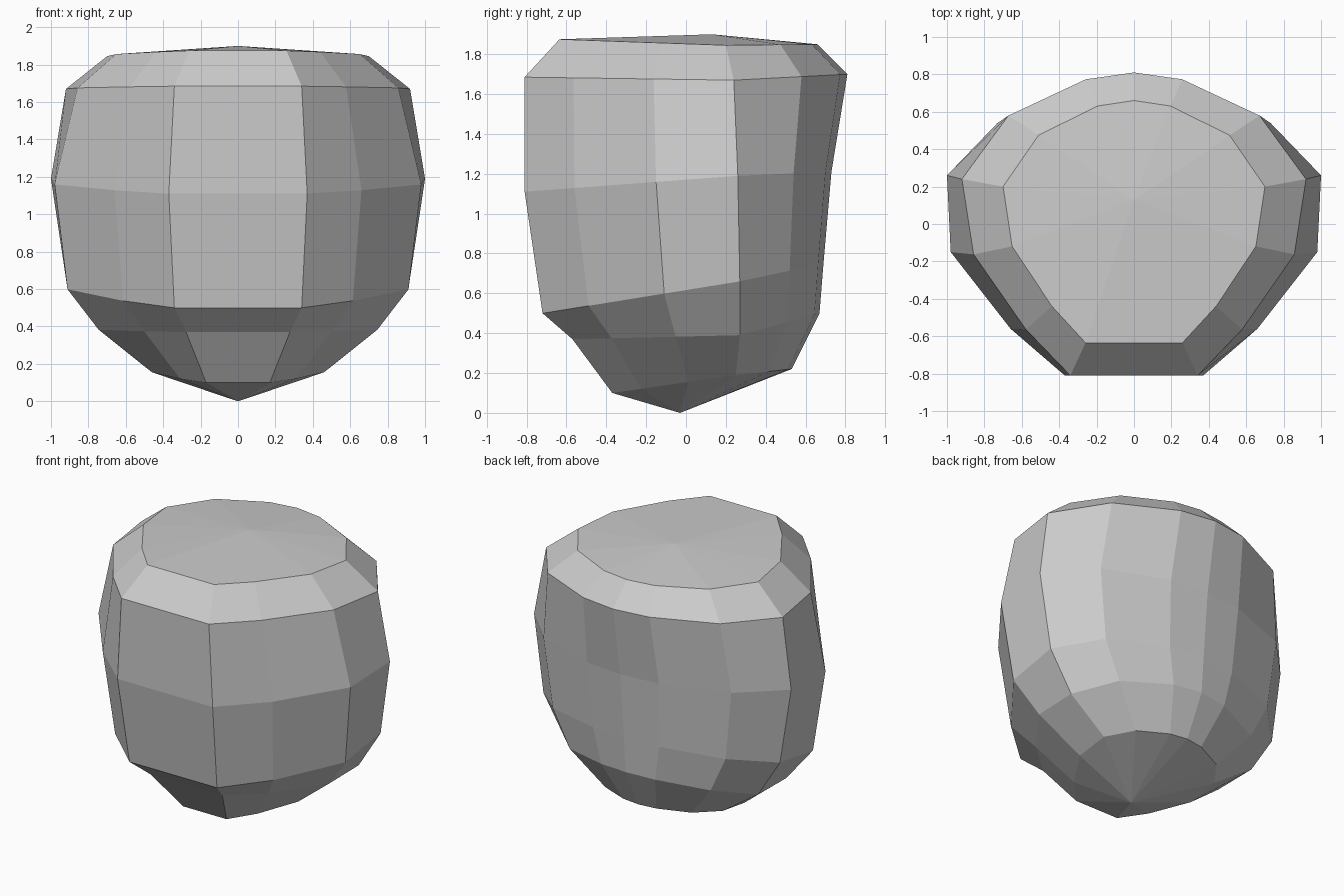
import bpy
import bmesh
from mathutils import Vector

cube = bpy.data.objects.get("Cube")
if cube:
    bpy.data.objects.remove(cube, do_unlink=True)

# Widest outline of the boulder, left half, from front to back
outline = [(0, -.81), (.37, -.81), (.66, -.56), (.98, -.15),
           (1, .26), (.73, .54), (.28, .70), (0, .73)]
front, side, back = -.81, .26, .73

# Each ring: width, cheek width, depth (front, side, back), height (front, side, back)
rings = [
    (.70, .665, (-.635, .20, .66), (1.875, 1.845, 1.85)),
    (.92, .875, (-.81, .24, .81), (1.685, 1.67, 1.70)),
    (1.0, 1.0, (-.81, .26, .73), (1.11, 1.19, 1.21)),
    (.92, .93, (-.72, .27, .69), (.50, .66, .75)),
    (.75, .76, (-.57, .27, .67), (.37, .39, .50)),
    (.46, .47, (-.37, .25, .53), (.10, .19, .22)),
]


def blend(y, values):
    """Interpolate front, side and back values along the outline's depth."""
    a, b, c = values
    if y < side:
        return a + (b - a) * (y - front) / (side - front)
    return b + (c - b) * (y - side) / (back - side)


def ring_points(width, cheek, depth, height):
    half = []
    for i, (x, y) in enumerate(outline):
        scale = cheek if i in (2, 3) else width
        half.append(Vector((x * scale, blend(y, depth), blend(y, height))))
    mirrored = [Vector((-p.x, p.y, p.z)) for p in half[-2:0:-1]]
    return half + mirrored


# Loft the rings and close both ends with fans
bm = bmesh.new()
loops = [[bm.verts.new(p) for p in ring_points(*r)] for r in rings]
crown = bm.verts.new((0, .13, 1.9))
tip = bm.verts.new((0, -.03, 0))
count = len(loops[0])
for i in range(count):
    j = (i + 1) % count
    bm.faces.new((crown, loops[0][i], loops[0][j]))
    bm.faces.new((tip, loops[-1][j], loops[-1][i]))
    for upper, lower in zip(loops, loops[1:]):
        bm.faces.new((upper[i], lower[i], lower[j], upper[j]))
bmesh.ops.recalc_face_normals(bm, faces=bm.faces)

mesh = bpy.data.meshes.new("boulder")
bm.to_mesh(mesh)
bm.free()
boulder = bpy.data.objects.new("boulder", mesh)
bpy.context.collection.objects.link(boulder)

# Plain stone grey
stone = bpy.data.materials.new("stone grey")
stone.use_nodes = True
grey = (.6, .6, .6, 1)
stone.diffuse_color = grey
stone.node_tree.nodes["Principled BSDF"].inputs["Base Color"].default_value = grey
mesh.materials.append(stone)
